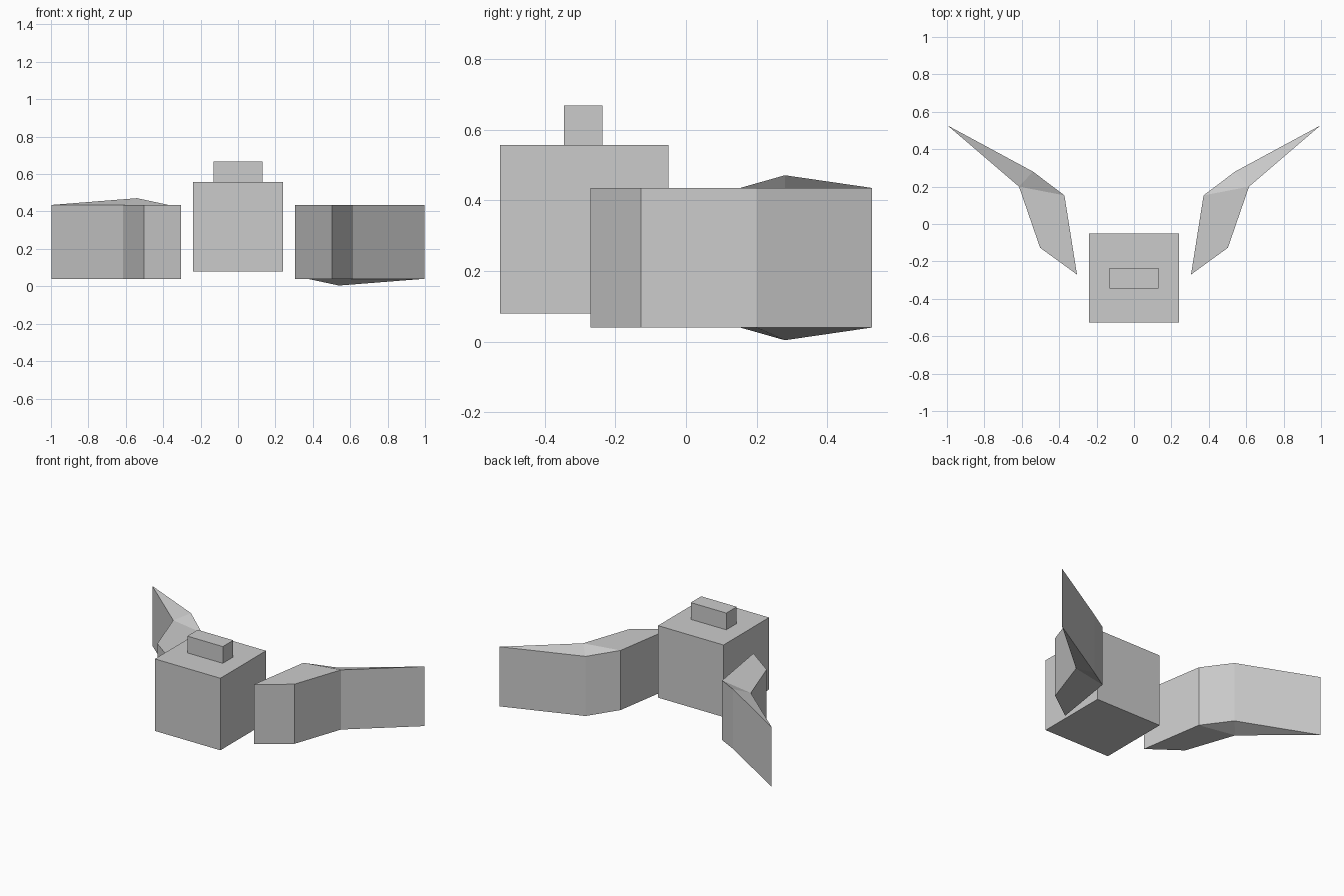
import bpy, bmesh

if "Cube" in bpy.data.objects:
    bpy.data.objects.remove(bpy.data.objects["Cube"])


def box(name, x, y, z):
    bpy.ops.mesh.primitive_cube_add(
        size=1, location=(sum(x) / 2, sum(y) / 2, sum(z) / 2))
    ob = bpy.context.object
    ob.name = name
    ob.scale = (x[1] - x[0], y[1] - y[0], z[1] - z[0])
    bpy.ops.object.transform_apply(location=False, rotation=False, scale=True)


# Central block and raised cap
box("body", (-0.24, 0.24), (-0.527, -0.05), (0.08, 0.557))
box("top_cap", (-0.13, 0.13), (-0.345, -0.236), (0.557, 0.668))

# Plan outline of one bent arm; index 4 is the back corner that is skewed in z
OUTLINE = [(0.305, -0.27), (0.502, -0.127), (0.615, 0.20),
           (0.997, 0.527), (0.54, 0.28), (0.372, 0.153)]
CAPS = [(0, 1, 2, 5), (5, 2, 4), (4, 2, 3)]


def arm(name, side):
    bm = bmesh.new()
    rings = []
    for z in (0.04, 0.435):
        rings.append([bm.verts.new((side * x, y, z - (side * 0.036 if i == 4 else 0)))
                      for i, (x, y) in enumerate(OUTLINE)])
    low, high = rings
    for cap in CAPS:
        bm.faces.new([low[i] for i in reversed(cap)])
        bm.faces.new([high[i] for i in cap])
    for i in range(6):
        j = (i + 1) % 6
        bm.faces.new((low[i], low[j], high[j], high[i]))
    bmesh.ops.recalc_face_normals(bm, faces=bm.faces)
    mesh = bpy.data.meshes.new(name)
    bm.to_mesh(mesh)
    bm.free()
    bpy.context.collection.objects.link(bpy.data.objects.new(name, mesh))


# The arms on each side, skewed in opposite directions
arm("right_arm", 1)
arm("left_arm", -1)
